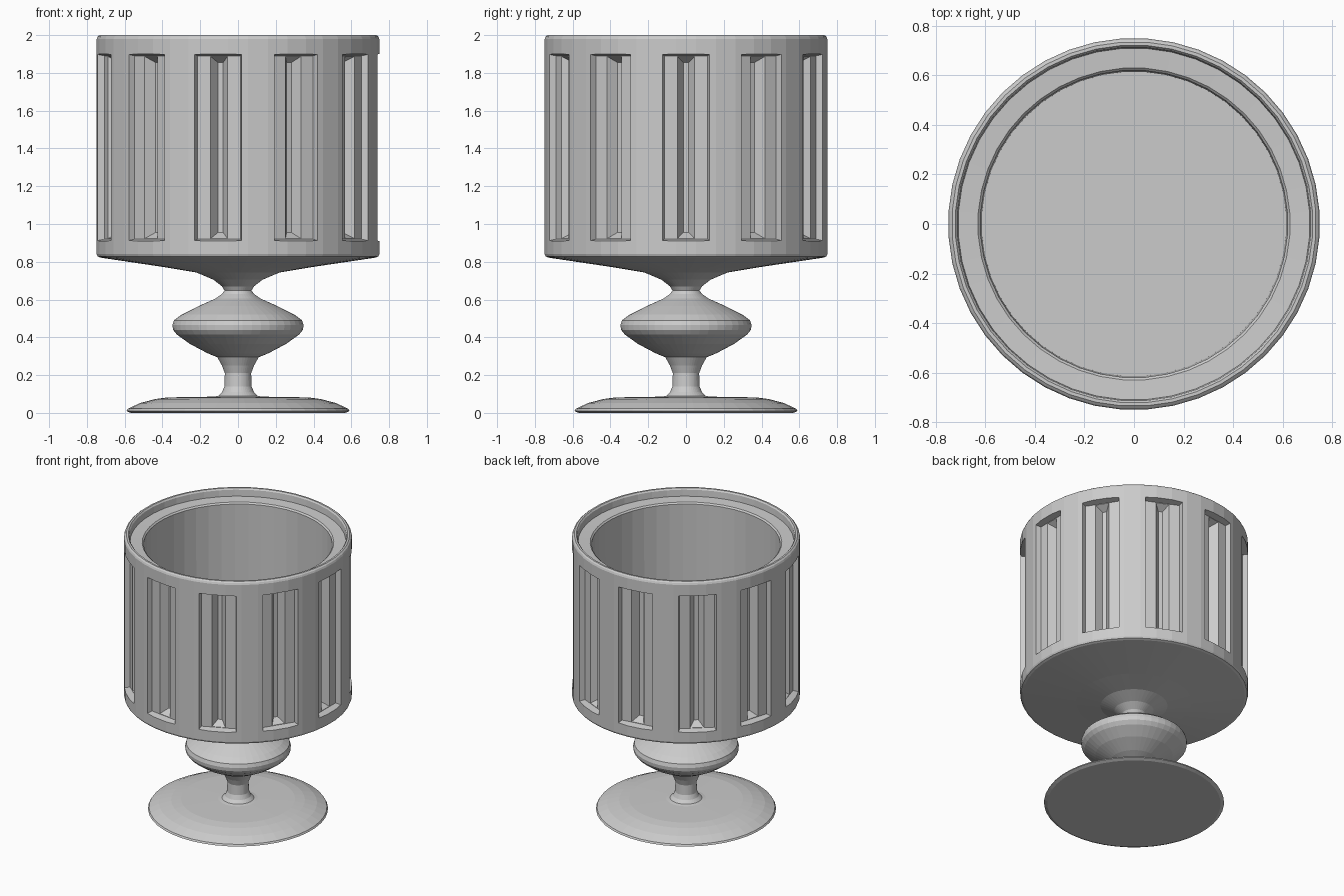
import bpy, bmesh
from math import sin, cos, pi, tau

if "Cube" in bpy.data.objects:
    bpy.data.objects.remove(bpy.data.objects["Cube"])

PANELS = 11
SIDES = 44


def make_object(name, bm):
    bmesh.ops.recalc_face_normals(bm, faces=bm.faces)
    mesh = bpy.data.meshes.new(name)
    bm.to_mesh(mesh)
    bm.free()
    ob = bpy.data.objects.new(name, mesh)
    bpy.context.collection.objects.link(ob)
    return ob


def lathe(name, profile):
    """Closed solid from (radius, z) points; both ends are capped flat."""
    bm = bmesh.new()
    rings = []
    for r, z in profile:
        rings.append([bm.verts.new((r * cos((i + .5) * tau / SIDES),
                                    r * sin((i + .5) * tau / SIDES), z))
                      for i in range(SIDES)])
    for a, b in zip(rings, rings[1:]):
        for i in range(SIDES):
            j = (i + 1) % SIDES
            bm.faces.new((a[i], a[j], b[j], b[i]))
    bm.faces.new(rings[0])
    bm.faces.new(rings[-1])
    return make_object(name, bm)


def radial_cutters(name, outer, inner):
    """Tapered blocks around z; each end is (radius, half width, z low, z high)."""
    bm = bmesh.new()
    for k in range(PANELS):
        a = k * tau / PANELS
        loops = []
        for r, w, lo, hi in (outer, inner):
            loops.append([bm.verts.new((r * cos(a) - y * sin(a),
                                        r * sin(a) + y * cos(a), z))
                          for y, z in ((-w, lo), (w, lo), (w, hi), (-w, hi))])
        p, q = loops
        bm.faces.new(p)
        bm.faces.new(q)
        for i in range(4):
            j = (i + 1) % 4
            bm.faces.new((p[i], p[j], q[j], q[i]))
    ob = make_object(name, bm)
    ob.hide_render = True
    return ob


def cut(target, cutter):
    mod = target.modifiers.new("cut", 'BOOLEAN')
    mod.operation = 'DIFFERENCE'
    mod.solver = 'EXACT'
    mod.object = cutter
    bpy.context.view_layer.objects.active = target
    bpy.ops.object.modifier_apply(modifier=mod.name)
    bpy.data.objects.remove(cutter)


# Cup with a stepped rim, hollow inside, flaring from the neck
cup = lathe("cup", [
    (.07, .645), (.085, .67), (.13, .705), (.22, .743), (.38, .77),
    (.73, .822), (.745, .828), (.75, .84), (.75, 1.98), (.745, 1.992),
    (.735, 2.0), (.722, 2.0), (.714, 1.99), (.71, 1.945), (.63, 1.94),
    (.62, 1.93), (.615, .88)])

# Eleven recessed panels, each with a deeper tapered groove
cut(cup, radial_cutters("panel_cutter", (.77, .135, .905, 1.905),
                        (.703, .115, .92, 1.89)))
cut(cup, radial_cutters("groove_cutter", (.708, .048, .92, 1.89),
                        (.65, .014, .955, 1.855)))

# Foot, stem and turned knob
lathe("stem_and_foot", [
    (.57, 0), (.592, .01), (.585, .022), (.52, .052), (.44, .073),
    (.375, .082), (.13, .086), (.105, .09), (.085, .11), (.072, .14),
    (.07, .21), (.085, .25), (.11, .295), (.16, .315), (.255, .365),
    (.325, .415), (.345, .44), (.348, .465), (.34, .49), (.30, .52),
    (.21, .565), (.12, .605), (.085, .63), (.07, .65)])
